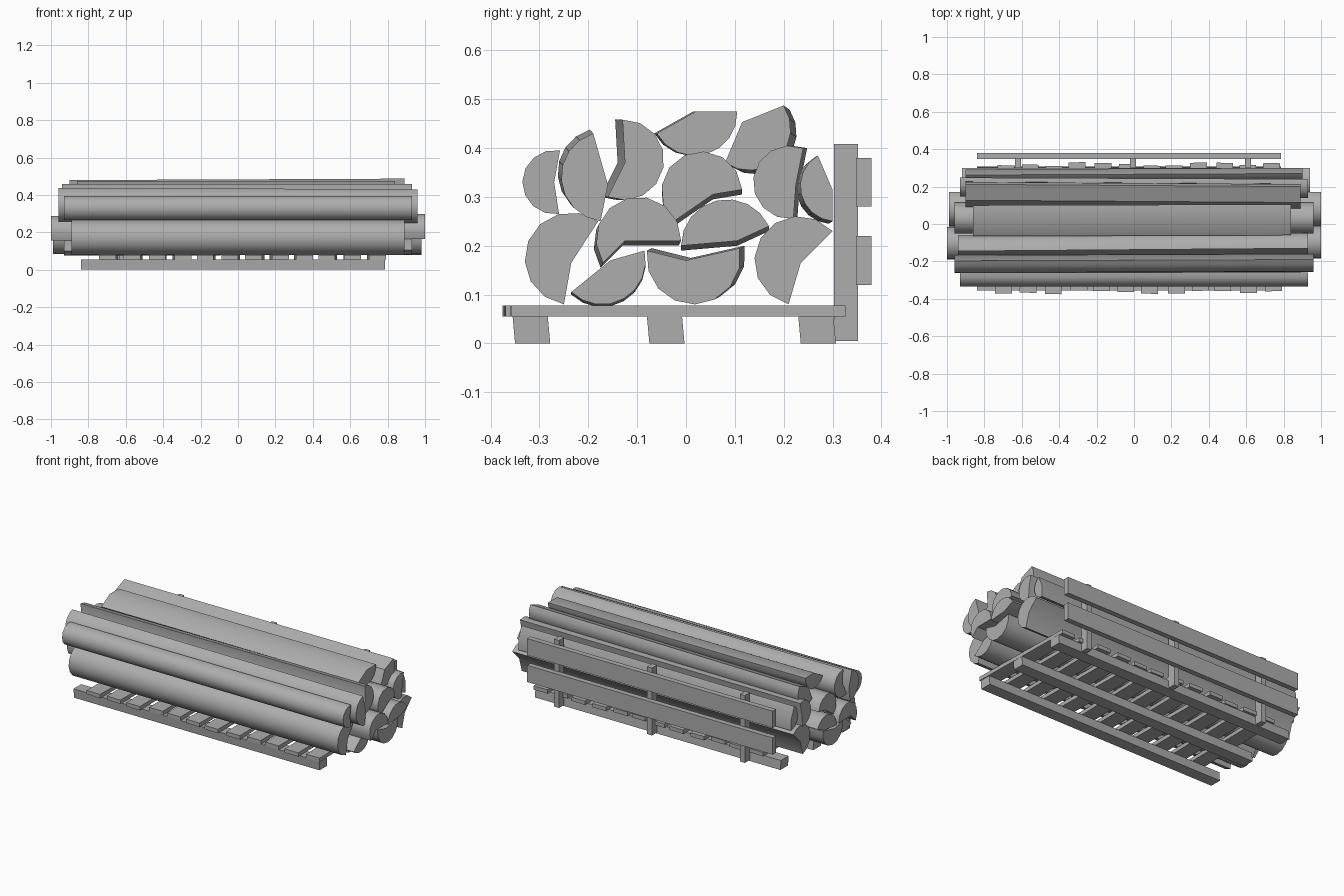
import bpy
import bmesh
import math
import random
from mathutils import Vector

random.seed(4)

cube = bpy.data.objects.get("Cube")
if cube:
    bpy.data.objects.remove(cube, do_unlink=True)

# One weathered grey for all the timber
GREY = (0.42, 0.42, 0.42, 1)
wood = bpy.data.materials.new("grey_wood")
wood.use_nodes = True
wood.diffuse_color = GREY
bsdf = next(n for n in wood.node_tree.nodes if n.type == "BSDF_PRINCIPLED")
bsdf.inputs["Base Color"].default_value = GREY
parts = []


def add_object(name, bm):
    bmesh.ops.recalc_face_normals(bm, faces=bm.faces)
    mesh = bpy.data.meshes.new(name)
    bm.to_mesh(mesh)
    bm.free()
    mesh.materials.append(wood)
    obj = bpy.data.objects.new(name, mesh)
    bpy.context.collection.objects.link(obj)
    parts.append(obj)
    return obj


def arc(start, mid, end, steps=8):
    """Points on the circle through three points, from start to end."""
    a, b, c = Vector(start), Vector(mid), Vector(end)
    u, v = b - a, c - a
    d = 2 * (u.x * v.y - u.y * v.x)
    uu, vv = u.length_squared, v.length_squared
    centre = a + Vector((v.y * uu - u.y * vv, u.x * vv - v.x * uu)) / d
    first, via, last = (math.atan2(p.y - centre.y, p.x - centre.x) for p in (a, b, c))
    sweep = (last - first) % math.tau
    if (via - first) % math.tau > sweep:
        sweep -= math.tau
    radius = (a - centre).length
    for i in range(steps + 1):
        t = first + sweep * i / steps
        yield centre.x + radius * math.cos(t), centre.y + radius * math.sin(t)


def split_log(name, start, mid, end, split, left, right, skew=(0, 0)):
    """Round bark side plus a split corner, swept along x with a slight skew."""
    profile = list(arc(start, mid, end)) + [split]
    bm = bmesh.new()
    near = [bm.verts.new((right, y, z)) for y, z in profile]
    far = [bm.verts.new((left, y + skew[0], z + skew[1])) for y, z in profile]
    bm.faces.new(near)
    bm.faces.new(far[::-1])
    for i in range(len(profile)):
        j = (i + 1) % len(profile)
        bm.faces.new((near[i], near[j], far[j], far[i]))
    add_object(name, bm)


def plank(name, low, high, lean=0):
    """Box between two corners; lean shifts its foot along y."""
    bm = bmesh.new()
    bmesh.ops.create_cube(bm, size=1)
    for v in bm.verts:
        foot = lean if v.co.z < 0 else 0
        v.co = Vector(lo + (hi - lo) * (c + 0.5) for lo, hi, c in zip(low, high, v.co))
        v.co.y += foot
    return add_object(name, bm)


# Bottom row of logs
split_log("bottom_front_log", start=(-.18, .25), mid=(-.33, .18), end=(-.25, .08),
          split=(-.235, .165), left=-.89, right=.89)
split_log("bottom_second_log", start=(-.235, .105), mid=(-.13, .09), end=(-.085, .19),
          split=(-.155, .17), left=-.93, right=.93, skew=(0, -.005))
split_log("bottom_third_log", start=(-.08, .19), mid=(.02, .08), end=(.11, .195),
          split=(0, .17), left=-.99, right=.98, skew=(.01, .005))
split_log("bottom_back_log", start=(.3, .23), mid=(.14, .17), end=(.21, .08),
          split=(.235, .165), left=-.92, right=.94)

# Middle row of logs
split_log("middle_front_log", start=(-.17, .165), mid=(-.095, .3), end=(-.01, .21),
          split=(-.125, .21), left=-1, right=1, skew=(-.005, -.01))
split_log("middle_centre_log", start=(-.01, .2), mid=(.085, .295), end=(.17, .24),
          split=(.105, .21), left=-.99, right=1, skew=(0, -.01))
split_log("upper_centre_log", start=(-.025, .25), mid=(.01, .39), end=(.115, .315),
          split=(.055, .305), left=-.96, right=.96, skew=(0, -.01))

# Upper row of logs
split_log("upper_front_log", start=(-.258, .395), mid=(-.335, .33), end=(-.26, .265),
          split=(-.27, .33), left=-.93, right=.93)
split_log("upper_second_log", start=(-.19, .43), mid=(-.255, .33), end=(-.175, .25),
          split=(-.16, .325), left=-.96, right=.96, skew=(-.007, .008))
split_log("upper_third_log", start=(-.13, .458), mid=(-.045, .37), end=(-.16, .3),
          split=(-.125, .37), left=-.94, right=.93, skew=(-.015, 0))
split_log("upper_back_log", start=(.24, .4), mid=(.14, .31), end=(.22, .255),
          split=(.225, .325), left=-.93, right=.93, skew=(.008, 0))
split_log("upper_rear_log", start=(.27, .385), mid=(.235, .31), end=(.3, .25),
          split=(.3, .315), left=-.9, right=.9, skew=(-.008, -.005))

# Logs lying on top
split_log("top_front_log", start=(-.06, .43), mid=(.03, .385), end=(.105, .475),
          split=(.02, .475), left=-.86, right=.84, skew=(-.005, 0))
split_log("top_back_log", start=(.2, .487), mid=(.195, .385), end=(.08, .37),
          split=(.115, .453), left=-.9, right=.89, skew=(.012, -.008))

# Pallet runners
LEFT, RIGHT = -.84, .785
for name, y in (("front", -.355), ("middle", -.08), ("back", .23)):
    plank(name + "_runner", (LEFT, y, 0), (RIGHT, y + .072, .055), lean=.005)

# Pallet slats, laid a little unevenly
for i in range(12):
    x = -.69 + i * .13
    shift = random.uniform(-.012, .012)
    slat = plank(f"slat_{i + 1}", (-.045, -.365 + shift, .055),
                 (.045, .32 + shift, .078))
    slat.location.x = x
    slat.rotation_euler.z = random.uniform(-.025, .025)

# Back posts and rails
for name, x in (("right", -.62), ("middle", -.005), ("left", .61)):
    plank(name + "_post", (x - .016, .303, .005), (x + .016, .352, .408))
for name, z in (("lower", .12), ("upper", .28)):
    plank(name + "_rail", (LEFT, .348, z), (RIGHT, .38, z + .1))

# Round bark smooth, split edges and ends sharp
for obj in bpy.context.selected_objects:
    obj.select_set(False)
for obj in parts:
    obj.select_set(True)
bpy.context.view_layer.objects.active = parts[0]
bpy.ops.object.shade_smooth_by_angle(angle=math.radians(32))
